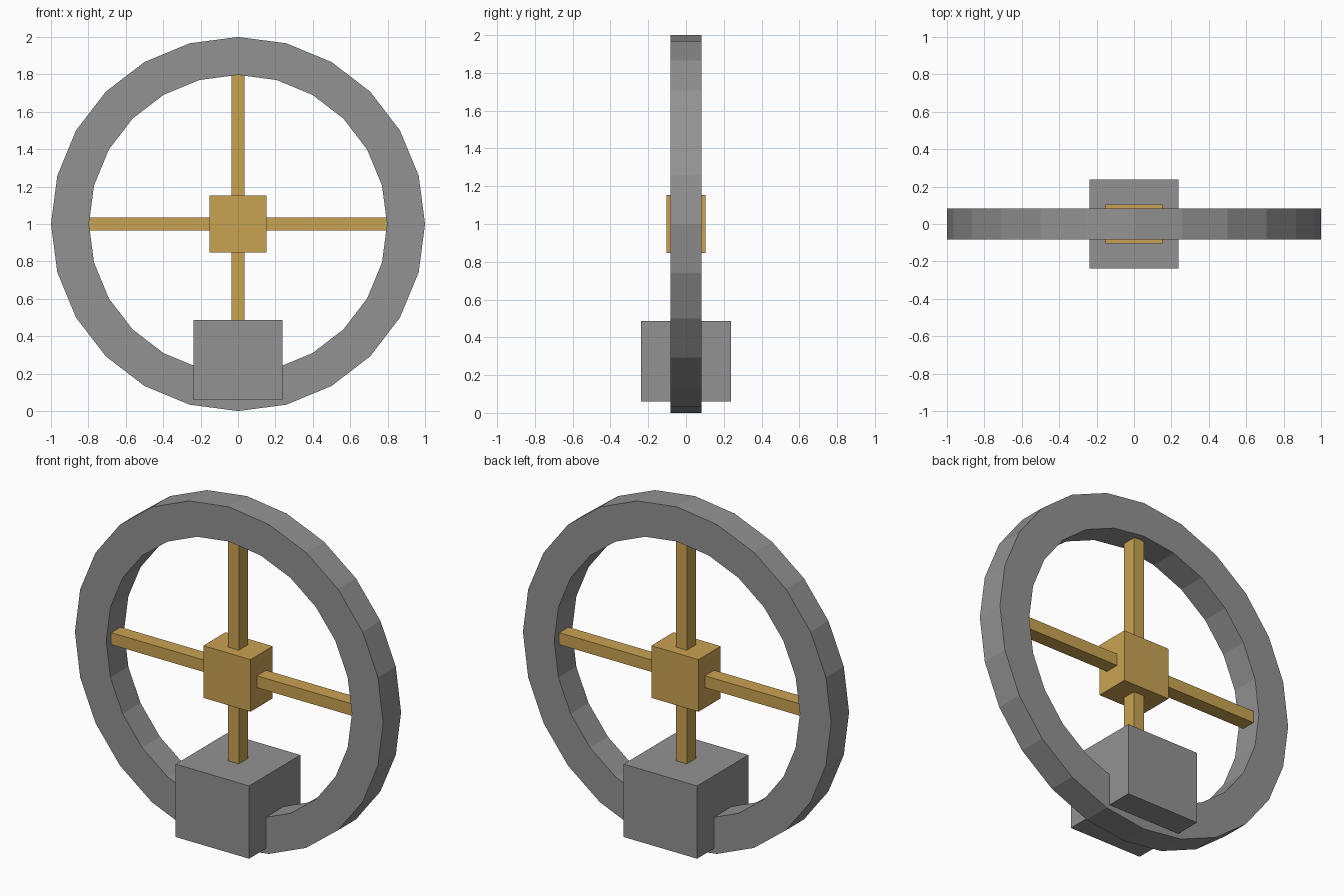
import bpy, bmesh, math

if "Cube" in bpy.data.objects:
    bpy.data.objects.remove(bpy.data.objects["Cube"])

SIDES, CENTRE = 24, 1.0


def material(name, rgb):
    mat = bpy.data.materials.new(name)
    mat.diffuse_color = (*rgb, 1)
    mat.use_nodes = True
    mat.node_tree.nodes["Principled BSDF"].inputs["Base Color"].default_value = mat.diffuse_color
    return mat


brass = material("brass", (0.59, 0.365, 0.085))
iron = material("iron", (0.29, 0.29, 0.29))


def finish(name, bm, mat):
    bmesh.ops.recalc_face_normals(bm, faces=bm.faces)
    mesh = bpy.data.meshes.new(name)
    bm.to_mesh(mesh)
    bm.free()
    mesh.materials.append(mat)
    obj = bpy.data.objects.new(name, mesh)
    bpy.context.collection.objects.link(obj)
    return obj


def box(name, size, z, mat):
    bm = bmesh.new()
    bmesh.ops.create_cube(bm, size=1)
    bmesh.ops.scale(bm, vec=size, verts=bm.verts)
    bmesh.ops.translate(bm, vec=(0, 0, z), verts=bm.verts)
    return finish(name, bm, mat)


# Wheel rim: rectangular section swept round the axle
def rim(outer, inner, half_depth):
    bm = bmesh.new()
    section = [(outer, -half_depth), (outer, half_depth),
               (inner, half_depth), (inner, -half_depth)]
    loops = []
    for i in range(SIDES):
        a = math.tau * i / SIDES
        loops.append([bm.verts.new((r * math.sin(a), y, CENTRE + r * math.cos(a)))
                      for r, y in section])
    for i in range(SIDES):
        p, q = loops[i], loops[(i + 1) % SIDES]
        for k in range(4):
            m = (k + 1) % 4
            bm.faces.new((p[k], p[m], q[m], q[k]))
    return finish("rim", bm, iron)


rim(1.0, 0.797, 0.083)

# Hub and crossed spokes
box("hub", (0.306, 0.206, 0.306), 1.0, brass)
box("spoke_horizontal", (1.59, 0.085, 0.07), 1.0, brass)
box("spoke_vertical", (0.07, 0.085, 1.594), CENTRE, brass)

# Counterweight block straddling the bottom of the rim
box("weight_block", (0.477, 0.475, 0.427), 0.273, iron)
